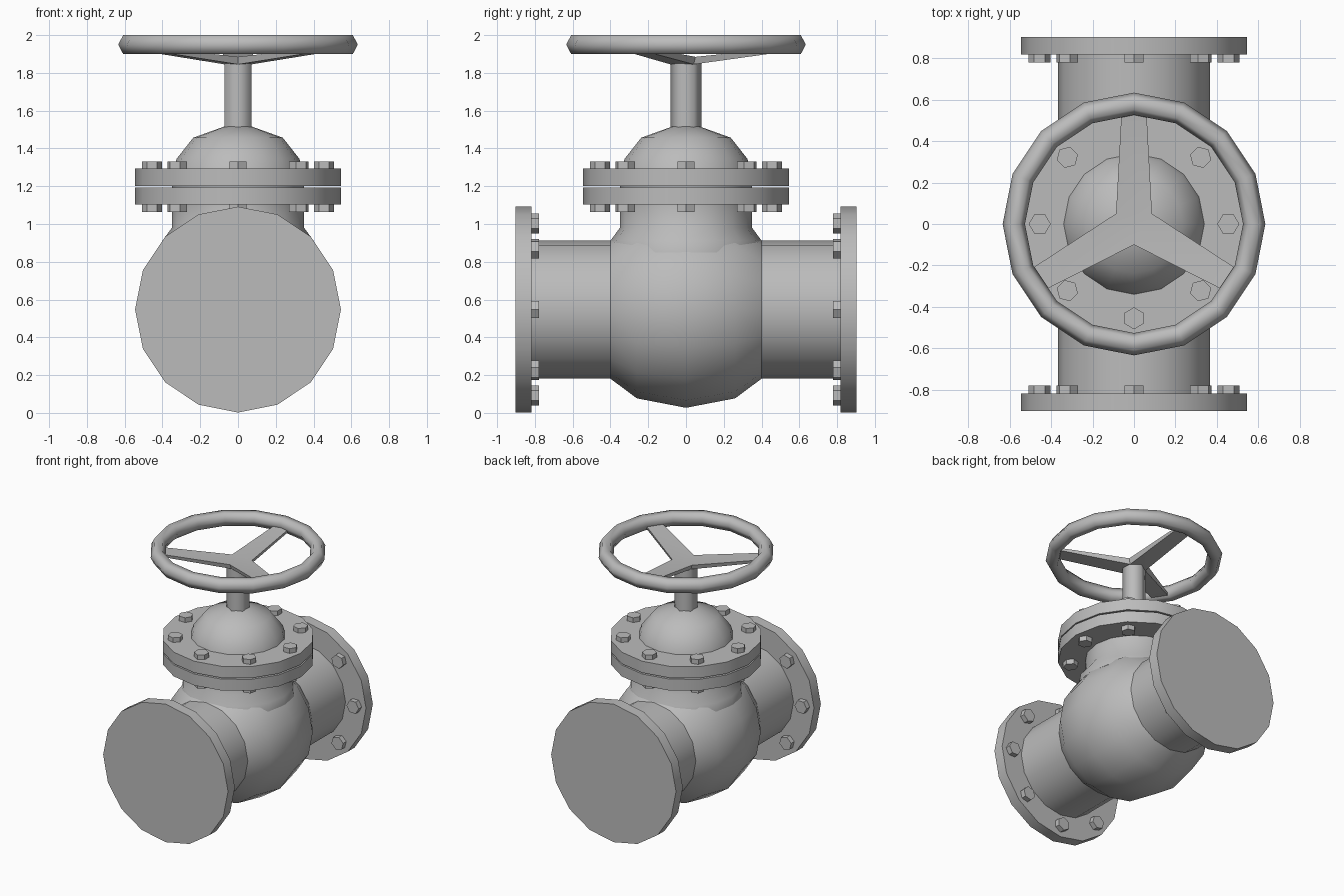
import bpy, bmesh
from math import cos, sin, pi, radians
from mathutils import Matrix, Vector

cube = bpy.data.objects.get("Cube")
if cube:
    bpy.data.objects.remove(cube)

metal = bpy.data.materials.new("plain_grey_metal")
metal.use_nodes = True
GREY = (0.5, 0.5, 0.5, 1)
metal.diffuse_color = GREY
metal.node_tree.nodes["Principled BSDF"].inputs["Base Color"].default_value = GREY

SIDES = 16
PIPE_Z = 0.547                      # height of the pipe axis
FLANGE_R, BOLT_RING, BOLT_R = 0.545, 0.455, 0.053
PIPE_AXIS = Matrix.Translation((0, 0, PIPE_Z)) @ Matrix.Rotation(-pi / 2, 4, 'X')


def finish(name, bm, matrix=None, angle=34):
    """Turn a bmesh into a shaded object."""
    if matrix:
        bm.transform(matrix)
    bmesh.ops.recalc_face_normals(bm, faces=bm.faces)
    mesh = bpy.data.meshes.new(name)
    bm.to_mesh(mesh)
    bm.free()
    mesh.materials.append(metal)
    obj = bpy.data.objects.new(name, mesh)
    bpy.context.collection.objects.link(obj)
    bpy.ops.object.select_all(action='DESELECT')
    obj.select_set(True)
    bpy.context.view_layer.objects.active = obj
    bpy.ops.object.shade_smooth_by_angle(angle=radians(angle))
    return obj


def add_lathe(bm, profile, sides=SIDES, turn=0.0, center=(0, 0), closed=False):
    """Spin (radius, height) points round z; cap the ends unless closed."""
    rings = []
    for r, h in profile:
        angles = [turn + 2 * pi * i / sides for i in range(sides)]
        rings.append([bm.verts.new((center[0] + r * cos(a), center[1] + r * sin(a), h))
                      for a in angles])
    pairs = list(zip(rings, rings[1:]))
    if closed:
        pairs.append((rings[-1], rings[0]))
    else:
        bm.faces.new(rings[0])
        bm.faces.new(rings[-1])
    for low, high in pairs:
        for i in range(sides):
            j = (i + 1) % sides
            bm.faces.new((low[i], low[j], high[j], high[i]))


def lathe(name, profile, matrix=None, angle=34, **options):
    bm = bmesh.new()
    add_lathe(bm, profile, **options)
    return finish(name, bm, matrix, angle)


def disc(name, low, high, matrix=None, radius=FLANGE_R):
    return lathe(name, [(radius, low), (radius, high)], matrix)


def bolt_circle(name, low, high, matrix=None):
    """Eight hexagonal heads, each with a corner pointing outward."""
    bm = bmesh.new()
    for i in range(8):
        a = i * pi / 4
        add_lathe(bm, [(BOLT_R, low), (BOLT_R, high)], sides=6, turn=a,
                  center=(BOLT_RING * cos(a), BOLT_RING * sin(a)))
    return finish(name, bm, matrix)


# Round body with a pipe on each side
half = [(0.47, 0.26), (0.366, 0.4), (0.366, 0.83)]
body = [(r, -h) for r, h in reversed(half)] + [(0.52, 0)] + half
lathe("valve_body", body, PIPE_AXIS)

# Pipe end flanges and their bolts
for side, s in (("front", -1), ("back", 1)):
    disc(side + "_flange", s * 0.818, s * 0.903, PIPE_AXIS)
    bolt_circle(side + "_flange_bolts", s * 0.779, s * 0.822, PIPE_AXIS)

# Neck, bonnet flanges and their bolts
lathe("neck", [(0.41, 0.85), (0.4, 0.912), (0.35, 0.98), (0.35, 1.12)], angle=40)
disc("lower_bonnet_flange", 1.102, 1.192)
disc("flange_gasket", 1.18, 1.215, radius=0.35)
disc("upper_bonnet_flange", 1.202, 1.293)
bolt_circle("lower_bonnet_bolts", 1.064, 1.106)
bolt_circle("upper_bonnet_bolts", 1.289, 1.33)

# Domed bonnet and stem
lathe("bonnet_dome", [(0.343, 1.28), (0.325, 1.345), (0.237, 1.457), (0.07, 1.517)], angle=40)
lathe("stem", [(0.082, 1.49), (0.082, 1.85)], sides=6, turn=pi / 2, angle=65)

# Handwheel rim
lathe("handwheel_rim", [(0.634, 1.95), (0.608, 2.0), (0.552, 2.0),
                        (0.526, 1.95), (0.552, 1.9), (0.608, 1.9)], closed=True, angle=65)

# Three tapered spokes meeting over the stem
bm = bmesh.new()
for i in range(3):
    turn = Matrix.Rotation(pi / 2 + i * 2 * pi / 3, 3, 'Z')

    def section(hub_r, hub_z, end_z):
        x, y = hub_r * cos(pi / 3), hub_r * sin(pi / 3)
        points = [(0, 0, hub_z), (x, -y, hub_z), (0.545, -0.06, end_z),
                  (0.545, 0.06, end_z), (x, y, hub_z)]
        return [bm.verts.new(turn @ Vector(p)) for p in points]

    top = section(0.1, 1.885, 1.935)
    bottom = section(0.082, 1.845, 1.915)
    for ring in (top, bottom):
        bm.faces.new((ring[0], ring[1], ring[4]))
        bm.faces.new(ring[1:])
    for a, b in ((1, 2), (2, 3), (3, 4)):
        bm.faces.new((bottom[a], bottom[b], top[b], top[a]))
bmesh.ops.remove_doubles(bm, verts=bm.verts, dist=0.001)
finish("handwheel_spokes", bm)
